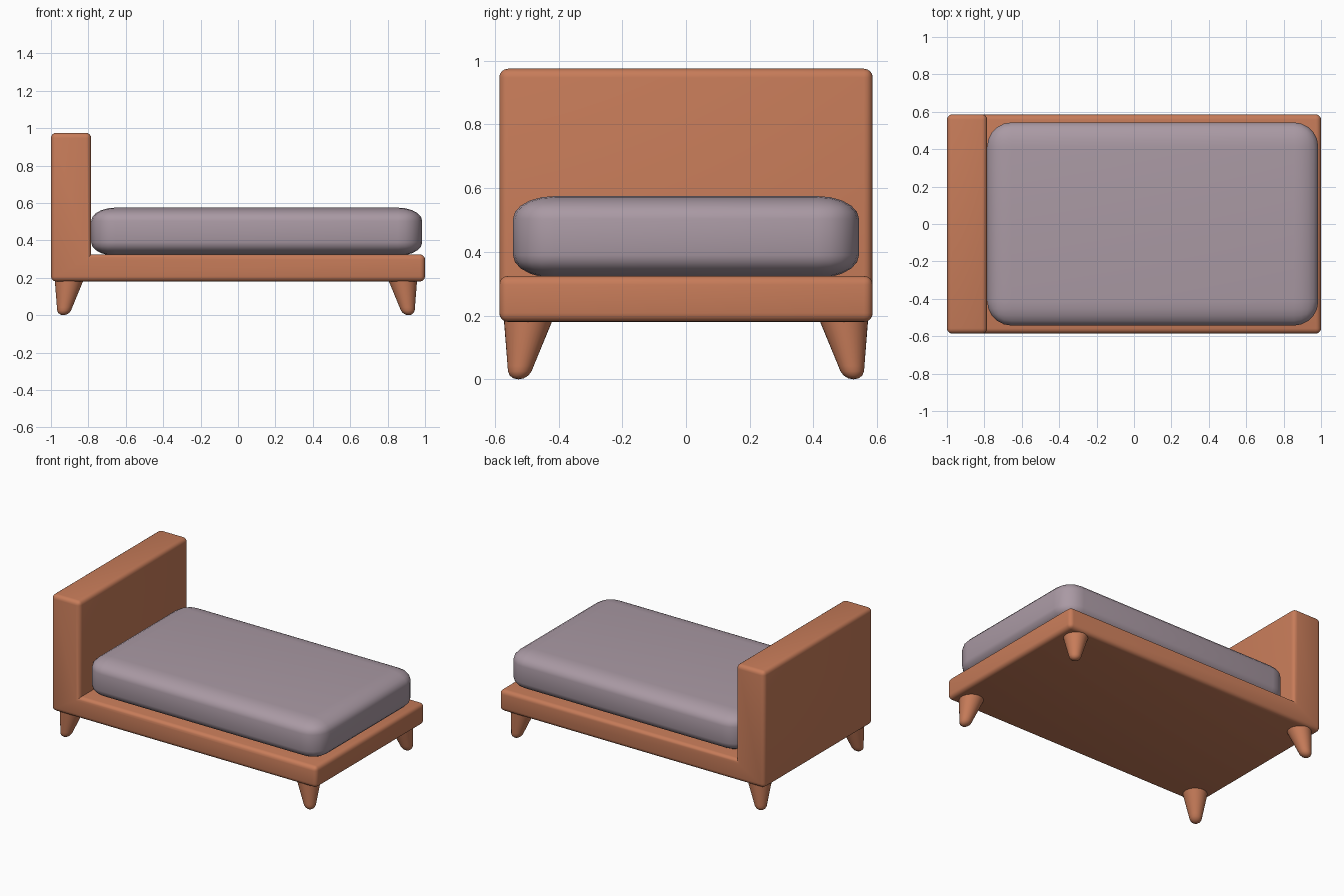
import bpy, bmesh, math

if "Cube" in bpy.data.objects:
    bpy.data.objects.remove(bpy.data.objects["Cube"])


def material(name, rgb):
    m = bpy.data.materials.new(name)
    m.diffuse_color = (*rgb, 1)
    m.use_nodes = True
    m.node_tree.nodes["Principled BSDF"].inputs["Base Color"].default_value = m.diffuse_color
    return m


def finish(bm, name, mat, angle=40):
    bmesh.ops.recalc_face_normals(bm, faces=bm.faces)
    me = bpy.data.meshes.new(name)
    bm.to_mesh(me)
    bm.free()
    ob = bpy.data.objects.new(name, me)
    bpy.context.collection.objects.link(ob)
    me.materials.append(mat)
    bpy.ops.object.select_all(action='DESELECT')
    ob.select_set(True)
    bpy.context.view_layer.objects.active = ob
    bpy.ops.object.shade_smooth_by_angle(angle=math.radians(angle))
    return ob


wood = material("wood", (0.57, 0.2, 0.1))
fabric = material("fabric", (0.40, 0.32, 0.37))

# Frame: L-shaped profile (headboard + platform) extruded across, convex edges rounded
profile = [(-1, 0.18), (1, 0.18), (1, 0.325), (-0.785, 0.325), (-0.785, 0.975), (-1, 0.975)]
bm = bmesh.new()
face = bm.faces.new([bm.verts.new((x, -0.586, z)) for x, z in profile])
ext = bmesh.ops.extrude_face_region(bm, geom=[face])
for v in ext["geom"]:
    if isinstance(v, bmesh.types.BMVert):
        v.co.y = 0.586
bmesh.ops.recalc_face_normals(bm, faces=bm.faces)
convex = [e for e in bm.edges if e.calc_face_angle_signed() > 0.1]
bmesh.ops.bevel(bm, geom=convex, offset=0.028, segments=4, profile=0.5, affect='EDGES')
finish(bm, "bed_frame", wood)

# Mattress: rounded box, flattened in z so the rounding is elliptical
x0, x1, hy, z0, z1, flat = -0.785, 0.985, 0.543, 0.318, 0.575, 0.55
bm = bmesh.new()
bmesh.ops.create_cube(bm, size=1)
bmesh.ops.scale(bm, vec=(x1 - x0, 2 * hy, (z1 - z0) / flat), verts=bm.verts)
bmesh.ops.bevel(bm, geom=bm.edges[:], offset=0.13, segments=5, profile=0.5, affect='EDGES')
bmesh.ops.scale(bm, vec=(1, 1, flat), verts=bm.verts)
bmesh.ops.translate(bm, vec=((x0 + x1) / 2, 0, (z0 + z1) / 2), verts=bm.verts)
finish(bm, "mattress", fabric)

# Legs: tapered, round-tipped, splayed outwards to each corner
LEG = [(0.016, 0.003), (0.029, 0.012), (0.037, 0.025), (0.041, 0.042), (0.075, 0.18), (0.077, 0.19)]
SIDES = 32


def leg(name, sx, sy):
    def centre(z):
        t = z / 0.18
        return sx * (0.923 - 0.03 * t) - 0.011, sy * (0.526 - 0.03 * t)

    bm = bmesh.new()
    rings = []
    for r, z in LEG:
        cx, cy = centre(z)
        rings.append([bm.verts.new((cx + r * math.cos(a), cy + r * math.sin(a), z))
                      for a in (2 * math.pi * i / SIDES for i in range(SIDES))])
    for lo, hi in zip(rings, rings[1:]):
        for i in range(SIDES):
            j = (i + 1) % SIDES
            bm.faces.new((lo[i], lo[j], hi[j], hi[i]))
    tip = bm.verts.new((*centre(0), 0))
    for i in range(SIDES):
        bm.faces.new((rings[0][(i + 1) % SIDES], rings[0][i], tip))
    bm.faces.new(rings[-1])
    finish(bm, name, wood, 50)


for sx, end in ((-1, "head"), (1, "foot")):
    for sy, side in ((-1, "front"), (1, "back")):
        leg(f"{end}_{side}_leg", sx, sy)
